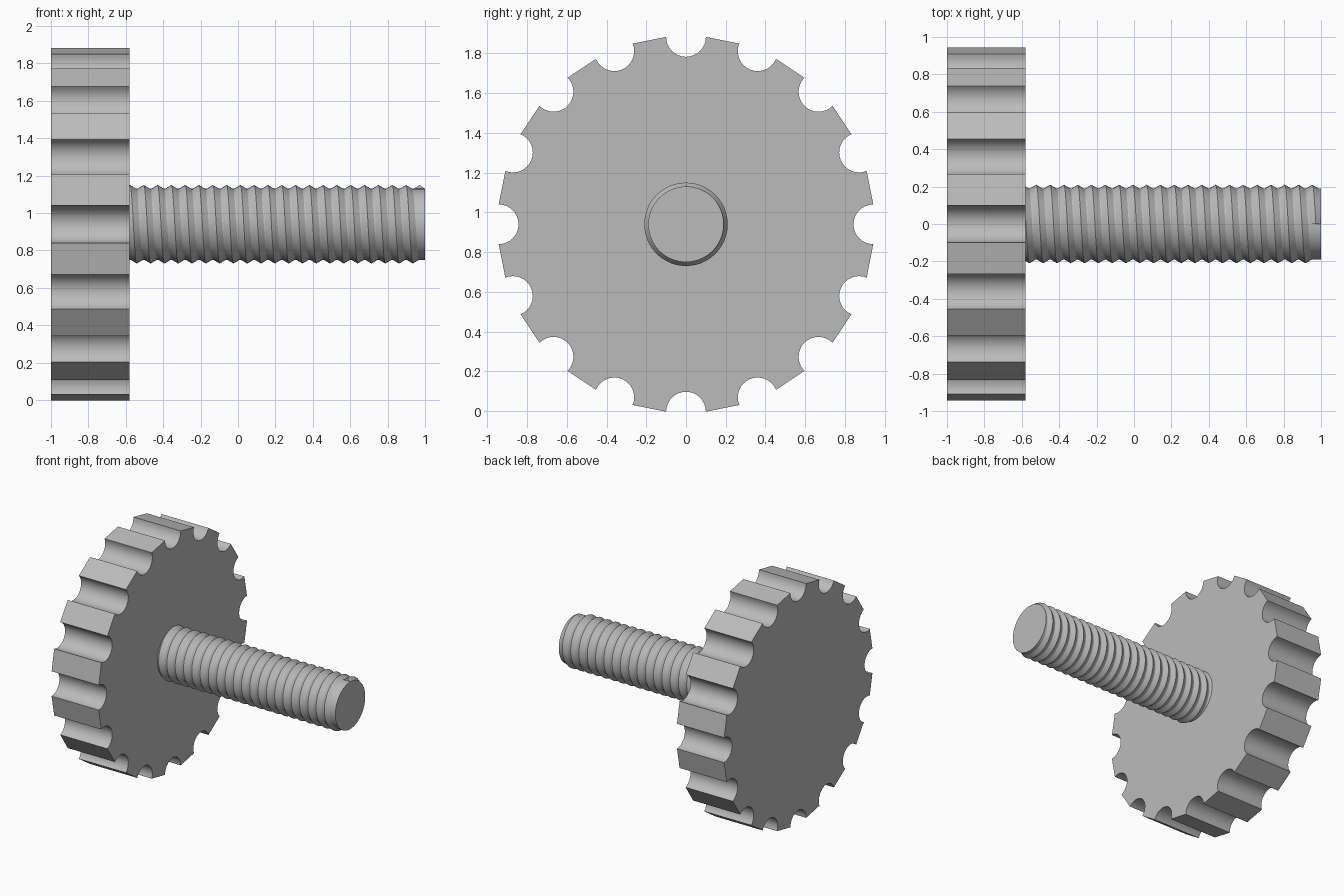
import bpy, bmesh
from math import sin, cos, pi, radians
from mathutils import Vector

cube = bpy.data.objects.get("Cube")
if cube:
    bpy.data.objects.remove(cube)

AXIS_Z = 0.94            # height of the screw axis
HEAD_X = (-1.0, -0.58)   # head back and front faces
RIM, NOTCH, NOTCHES = 0.943, 0.1, 16
CORE, CREST, PITCH = 0.19, 0.21, 0.0738

steel = bpy.data.materials.new("plain grey")
steel.use_nodes = True
grey = (0.5, 0.5, 0.5, 1)
steel.diffuse_color = grey
steel.node_tree.nodes["Principled BSDF"].inputs["Base Color"].default_value = grey


def finish(bm, name):
    bmesh.ops.recalc_face_normals(bm, faces=bm.faces)
    mesh = bpy.data.meshes.new(name)
    bm.to_mesh(mesh)
    bm.free()
    mesh.materials.append(steel)
    obj = bpy.data.objects.new(name, mesh)
    obj.location.z = AXIS_Z
    bpy.context.collection.objects.link(obj)
    bpy.ops.object.select_all(action='DESELECT')
    obj.select_set(True)
    bpy.context.view_layer.objects.active = obj
    bpy.ops.object.shade_smooth_by_angle(angle=radians(30))


def extrude_outline(name, outline, x0, x1):
    bm = bmesh.new()
    face = bm.faces.new([bm.verts.new((x0, y, z)) for y, z in outline])
    result = bmesh.ops.extrude_face_region(bm, geom=[face], use_keep_orig=True)
    moved = [v for v in result["geom"] if isinstance(v, bmesh.types.BMVert)]
    bmesh.ops.translate(bm, verts=moved, vec=(x1 - x0, 0, 0))
    finish(bm, name)


# Head: disc outline with round finger notches and flat lands between them
outline = []
for n in range(NOTCHES):
    a = 2 * pi * n / NOTCHES
    centre = Vector((cos(a), sin(a))) * RIM
    for i in range(17):
        t = a - pi / 2 - pi * i / 16
        outline.append(centre + NOTCH * Vector((cos(t), sin(t))))
extrude_outline("knurled_head", outline, *HEAD_X)

# Shank: plain round core
circle = [(CORE * cos(2 * pi * i / 64), CORE * sin(2 * pi * i / 64)) for i in range(64)]
extrude_outline("screw_shank", circle, HEAD_X[1] - 0.02, 1.0)

# Thread: triangular ridge swept along a right-handed helix
STEPS, TURNS, END_X = 48, 22, 0.972
profile = [(-0.035, CORE - 0.001), (0, CREST), (0.0349, CORE - 0.001)]
bm = bmesh.new()
rings = []
for s in range(STEPS * TURNS + 1):
    a = 2 * pi * s / STEPS
    x = END_X + PITCH * (s / STEPS - TURNS)
    rings.append([bm.verts.new((min(x + dx, 1.0), -r * sin(a), r * cos(a))) for dx, r in profile])
for r0, r1 in zip(rings, rings[1:]):
    for i in range(3):
        j = (i + 1) % 3
        bm.faces.new((r0[i], r0[j], r1[j], r1[i]))
bm.faces.new(rings[0])
bm.faces.new(rings[-1])
finish(bm, "screw_thread")
